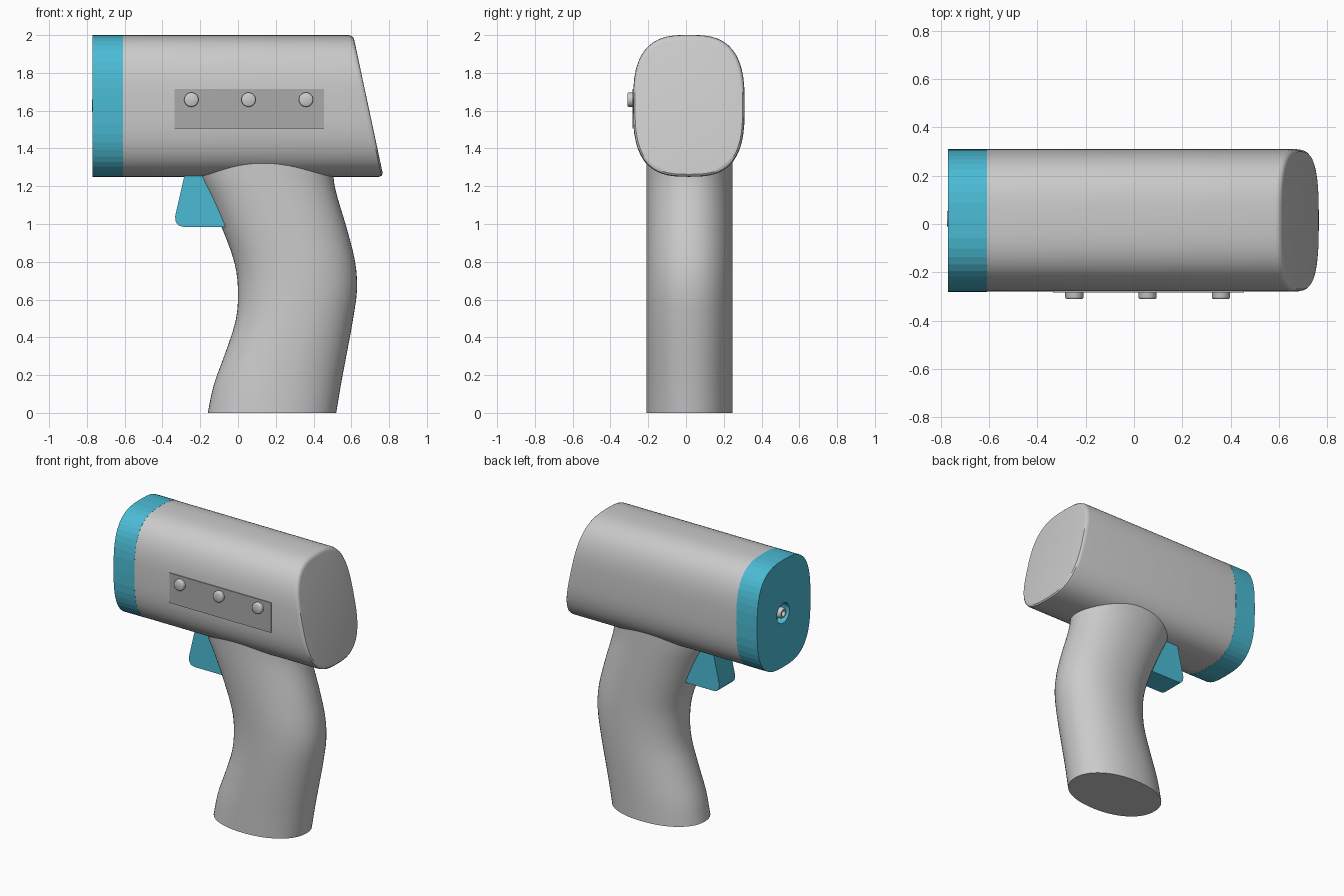
import bpy, bmesh, math

if "Cube" in bpy.data.objects:
    bpy.data.objects.remove(bpy.data.objects["Cube"])

CY, CZ = 0.015, 1.625          # centre line of the barrel
HY, HZ = 0.295, 0.375          # barrel half width and half height


def material(name, rgb):
    m = bpy.data.materials.new(name)
    m.diffuse_color = (*rgb, 1)
    m.use_nodes = True
    m.node_tree.nodes["Principled BSDF"].inputs["Base Color"].default_value = m.diffuse_color
    return m


TEAL = material("teal", (0.07, 0.50, 0.66))
DARK = material("dark_grey", (0.40, 0.40, 0.40))


def superellipse(a, b, n, count):
    pts = []
    for i in range(count):
        t = 2 * math.pi * i / count
        c, s = math.cos(t), math.sin(t)
        pts.append((math.copysign(a * abs(c) ** (2 / n), c),
                    math.copysign(b * abs(s) ** (2 / n), s)))
    return pts


def loft(name, rings, mat=None, smooth=40):
    """Skin a list of equal rings and close both ends."""
    bm = bmesh.new()
    rows = [[bm.verts.new(p) for p in ring] for ring in rings]
    n = len(rows[0])
    for a, b in zip(rows, rows[1:]):
        for i in range(n):
            j = (i + 1) % n
            bm.faces.new((a[i], a[j], b[j], b[i]))
    bm.faces.new(rows[0])
    bm.faces.new(rows[-1])
    bmesh.ops.recalc_face_normals(bm, faces=bm.faces)
    me = bpy.data.meshes.new(name)
    bm.to_mesh(me)
    bm.free()
    ob = bpy.data.objects.new(name, me)
    bpy.context.collection.objects.link(ob)
    if mat:
        me.materials.append(mat)
    bpy.ops.object.select_all(action='DESELECT')
    bpy.context.view_layer.objects.active = ob
    ob.select_set(True)
    if smooth:
        bpy.ops.object.shade_smooth_by_angle(angle=math.radians(smooth))
    return ob


def turned(name, profile, place, count=24, mat=None):
    """Loft circles; profile holds (radius, distance) and place maps to xyz."""
    return loft(name, [[place(r * math.cos(2 * math.pi * i / count),
                              r * math.sin(2 * math.pi * i / count), d)
                        for i in range(count)] for r, d in profile], mat)


def section(k, count, x_of):
    return [(x_of(CZ + v), CY + u, CZ + v)
            for u, v in superellipse(HY * k, HZ * k, 2.9, count)]


# Barrel with slanted, softly rounded rear end
def slant(offset):
    return lambda z: 0.77 - (z - 1.25) * 0.2133 - offset


loft("barrel", [section(1, 72, lambda z: -0.61),
                section(1, 72, slant(0.025)),
                section(0.99, 72, slant(0.010)),
                section(0.965, 72, slant(0.002)),
                section(0.93, 72, slant(0))], smooth=35)

# Faceted nose cap with a round sensor recess
cap = loft("nose_cap", [section(1.003, 48, lambda z: -0.77),
                        section(1.003, 48, lambda z: -0.608)], TEAL, 0)


def along_x(u, v, d):
    return (d, 0.022 + u, 1.627 + v)


cutter = turned("recess_cutter", [(0.07, -0.85), (0.07, -0.71)], along_x, mat=TEAL)
cutter.hide_render = True
mod = cap.modifiers.new("recess", 'BOOLEAN')
mod.operation, mod.solver, mod.object = 'DIFFERENCE', 'EXACT', cutter
bpy.context.view_layer.objects.active = cap
bpy.ops.object.modifier_apply(modifier=mod.name)
bpy.data.objects.remove(cutter)

# Sensor tip: hollow tube inside the recess
turned("sensor_tip", [(0.037, -0.70), (0.037, -0.765), (0.031, -0.774),
                      (0.02, -0.774), (0.02, -0.75)], along_x)

# Curved grip: stations of height, front x and back x, splined
stations = [(0, -0.16, 0.52), (0.15, -0.128, 0.545), (0.31, -0.07, 0.575),
            (0.49, -0.012, 0.608), (0.65, 0.0, 0.63), (0.80, -0.02, 0.62),
            (0.98, -0.085, 0.575), (1.14, -0.155, 0.527), (1.25, -0.21, 0.505),
            (1.40, -0.27, 0.505)]


def spline(pts, steps):
    out = []
    for i in range(len(pts) - 1):
        p0, p1, p2, p3 = (pts[max(i - 1, 0)], pts[i], pts[i + 1],
                          pts[min(i + 2, len(pts) - 1)])
        for k in range(steps):
            t = k / steps
            out.append([0.5 * (2 * b + (c - a) * t + (2 * a - 5 * b + 4 * c - d) * t * t
                               + (3 * b - a - 3 * c + d) * t ** 3)
                        for a, b, c, d in zip(p0, p1, p2, p3)])
    return out + [pts[-1]]


loft("grip", [[((x0 + x1) / 2 + u, 0.018 + v, z)
               for u, v in superellipse((x1 - x0) / 2, 0.228, 2.15, 56)]
              for z, x0, x1 in spline(stations, 3)])

# Trigger: side profile extruded across the width
trigger = [(-0.28, 1.29), (-0.285, 1.25), (-0.333, 1.04), (-0.329, 1.01),
           (-0.315, 0.992), (-0.29, 0.985), (0.0, 0.985), (0.0, 1.29)]
loft("trigger", [[(x, y, z) for x, z in trigger] for y in (-0.07, 0.105)], TEAL, 30)

# Button panel on the front side
panel = [(-0.335, 1.505), (0.455, 1.505), (0.455, 1.715), (-0.335, 1.715)]
loft("button_panel", [[(x, y, z) for x, z in panel] for y in (-0.284, -0.255)], DARK, 0)

# Three push buttons
for i, bx in enumerate((-0.247, 0.056, 0.36)):
    turned(f"button_{i + 1}", [(0.038, -0.26), (0.038, -0.303), (0.036, -0.308),
                               (0.031, -0.311)],
           lambda u, v, d: (bx + u, d, 1.658 + v))
